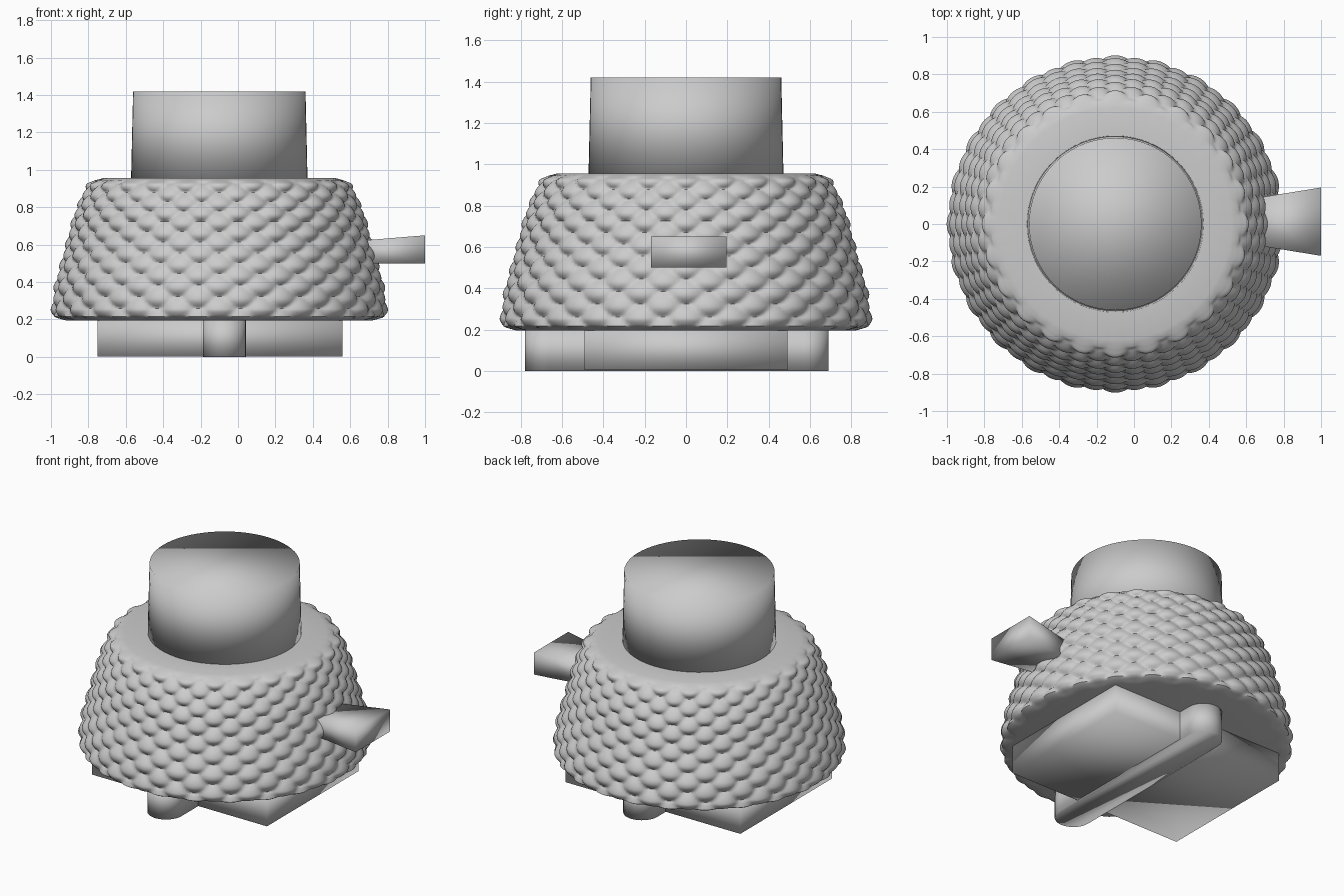
import bpy, bmesh, math

if "Cube" in bpy.data.objects:
    bpy.data.objects.remove(bpy.data.objects["Cube"])

CX = -0.1      # x of the body axis
COUNT = 24     # scales per row

grey = bpy.data.materials.new("plain_grey")
grey.diffuse_color = (0.6, 0.6, 0.6, 1)
grey.use_nodes = True
grey.node_tree.nodes["Principled BSDF"].inputs["Base Color"].default_value = grey.diffuse_color


def finish(name, bm, angle=None):
    bmesh.ops.recalc_face_normals(bm, faces=bm.faces)
    me = bpy.data.meshes.new(name)
    bm.to_mesh(me)
    bm.free()
    me.materials.append(grey)
    for p in me.polygons:
        p.use_smooth = True
    if angle:
        me.set_sharp_from_angle(angle=math.radians(angle))
    ob = bpy.data.objects.new(name, me)
    bpy.context.collection.objects.link(ob)
    return ob


def loft(name, rings, angle=None):
    """Skin a list of closed rings and cap both ends."""
    bm = bmesh.new()
    vs = [[bm.verts.new(p) for p in ring] for ring in rings]
    n = len(vs[0])
    for a, b in zip(vs, vs[1:]):
        for i in range(n):
            j = (i + 1) % n
            bm.faces.new((a[i], a[j], b[j], b[i]))
    bm.faces.new(vs[0][::-1])
    bm.faces.new(vs[-1])
    return finish(name, bm, angle)


def circle(r, z, n):
    return [(CX + r * math.cos(2 * math.pi * i / n),
             r * math.sin(2 * math.pi * i / n), z) for i in range(n)]


# Body: turned profile with overlapping rows of scales
PROFILE = [(0.195, 0.80), (0.215, 0.845), (0.25, 0.852), (0.385, 0.835), (0.51, 0.80),
           (0.626, 0.768), (0.743, 0.738), (0.84, 0.70), (0.92, 0.662),
           (0.945, 0.645), (0.955, 0.62)]


def radius(z):
    for (z0, r0), (z1, r1) in zip(PROFILE, PROFILE[1:]):
        if z <= z1:
            return r0 + (r1 - r0) * (z - z0) / (z1 - z0)
    return PROFILE[-1][1]


def row_z(v):
    return 0.25 + 0.125 * v - 0.0022 * v * v


def bump(u, v):
    """Height of the tallest scale at u (scale widths) and v (row periods)."""
    best = 0
    for k in range(math.floor(2 * v) - 2, math.floor(2 * v) + 4):
        shift = 0.5 * (k % 2)
        du = (u - shift - round(u - shift)) * 2
        dv = v - k / 2
        dv /= 0.72 if dv > 0 else 0.5
        best = max(best, 1 - du * du - dv * dv)
    return best


def body_ring(v, n=COUNT * 12):
    z = row_z(v)
    fade = min(1, (0.957 - z) / 0.03, (z - 0.18) / 0.03)
    pts = []
    for i in range(n):
        a = 2 * math.pi * i / n
        r = radius(z) + 0.05 * max(fade, 0) * bump(i * COUNT / n, v)
        pts.append((CX + r * math.cos(a), r * math.sin(a), z))
    return pts


STEPS = 120
V0, V1 = -0.435, 6.36
loft("scaled_body", [body_ring(V0 + (V1 - V0) * i / STEPS) for i in range(STEPS + 1)]
     + [circle(0.44, 0.955, COUNT * 12)], 50)

# Neck: slightly tapered plug on top
loft("neck", [circle(0.472, 0.94, 64), circle(0.461, 1.42, 64)])


# Side tab: flares outward on the right
def tab_ring(x, y0, y1, z1):
    return [(x, y0, 0.5), (x, y1, 0.5), (x, y1, z1), (x, y0, z1)]


loft("side_tab", [tab_ring(0.6, -0.105, 0.13, 0.617), tab_ring(1.0, -0.17, 0.195, 0.65)])


# Foot: rectangular plate
def plate_ring(z):
    return [(-0.75, -0.49, z), (0.56, -0.49, z), (0.56, 0.49, z), (-0.75, 0.49, z)]


loft("foot_plate", [plate_ring(0.003), plate_ring(0.2)])


# Foot: round-ended bar crossing the plate
def bar_ring(z, r=0.115, n=16):
    pts = []
    for cy, start in ((0.575, 0), (-0.665, math.pi)):
        for i in range(n + 1):
            a = start + math.pi * i / n
            pts.append((-0.073 + r * math.cos(a), cy + r * math.sin(a), z))
    return pts


loft("foot_bar", [bar_ring(0), bar_ring(0.2)])
